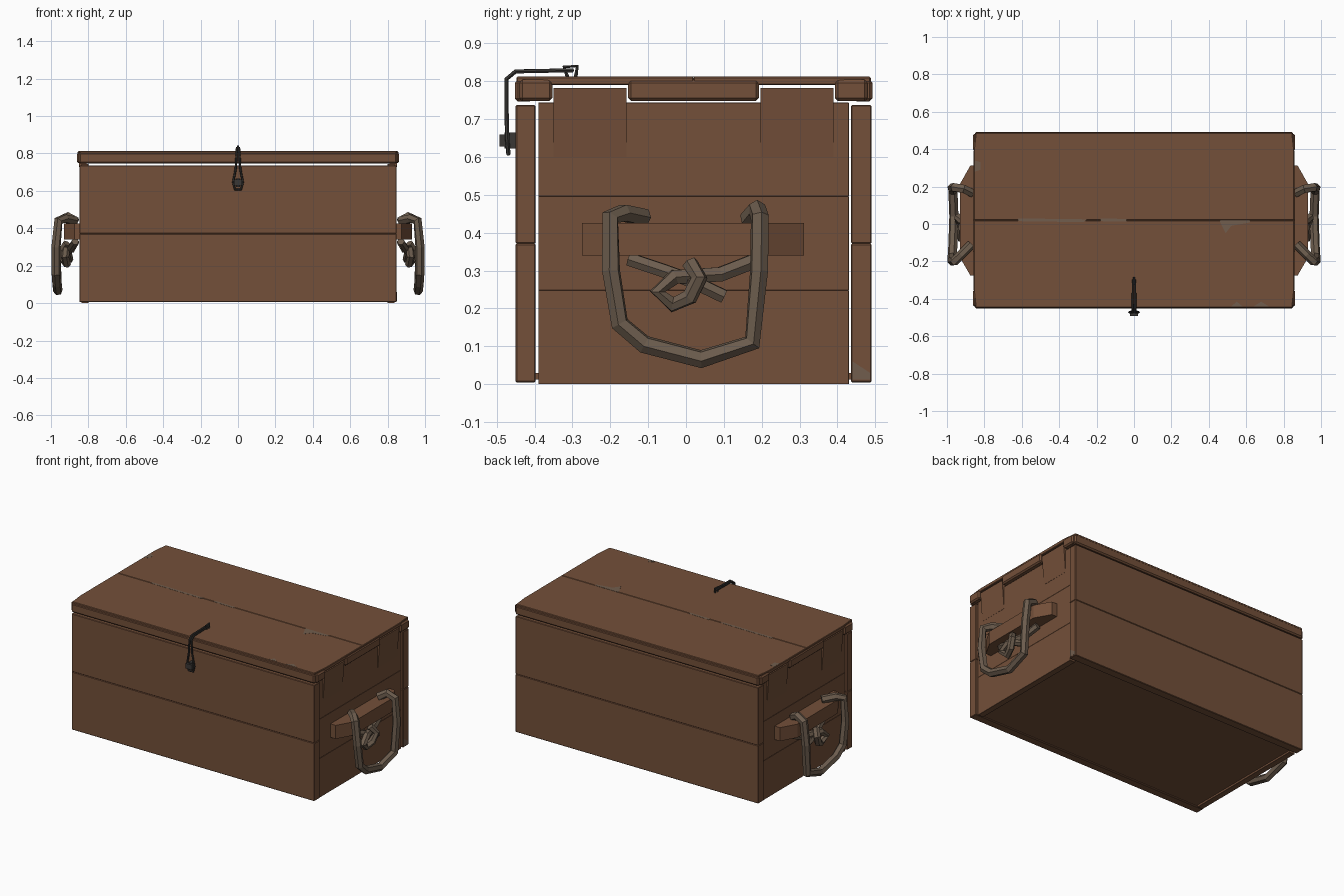
import bpy, bmesh
from mathutils import Vector


def material(name, rgb):
    m = bpy.data.materials.new(name)
    m.diffuse_color = (*rgb, 1)
    return m


WOOD = material("brown_wood", (0.172, 0.079, 0.041))
ROPE = material("rope_tan", (0.150, 0.108, 0.075))
METAL = material("dark_iron", (0.042, 0.039, 0.036))
WORN = material("worn_wood", (0.165, 0.110, 0.075))


def finish(name, mesh, mat, mirror=False, bevel=0):
    mesh.materials.clear()
    mesh.materials.append(mat)
    ob = bpy.data.objects.new(name, mesh)
    bpy.context.collection.objects.link(ob)
    if bevel:
        b = ob.modifiers.new("bevel", 'BEVEL')
        b.width, b.segments = bevel, 1
    if mirror:
        ob.modifiers.new("mirror", 'MIRROR').use_axis = (True, False, False)
    return ob


def prism(name, pts, axis, a, b, mat, mirror=False, bevel=0):
    """Extrude a 2D outline from a to b along an axis (0=x, 1=y, 2=z)."""
    bm = bmesh.new()
    verts = []
    for p in pts:
        co = list(p)
        co.insert(axis, a)
        verts.append(bm.verts.new(co))
    face = bm.faces.new(verts)
    new = bmesh.ops.extrude_face_region(bm, geom=[face])["geom"]
    step = Vector((0, 0, 0))
    step[axis] = b - a
    bmesh.ops.translate(bm, vec=step, verts=[v for v in new if isinstance(v, bmesh.types.BMVert)])
    bmesh.ops.recalc_face_normals(bm, faces=bm.faces)
    me = bpy.data.meshes.new(name)
    bm.to_mesh(me)
    bm.free()
    return finish(name, me, mat, mirror, bevel)


def box(name, x, y, z, mat=WOOD, mirror=False, bevel=0.0):
    pts = [(x[0], y[0]), (x[1], y[0]), (x[1], y[1]), (x[0], y[1])]
    return prism(name, pts, 2, z[0], z[1], mat, mirror, bevel)


def tube(name, pts, radius, mat, mirror=False, cyclic=False):
    """Six-sided tube along a polyline."""
    cu = bpy.data.curves.new(name + "_path", 'CURVE')
    cu.dimensions = '3D'
    cu.bevel_depth, cu.bevel_resolution = radius, 1
    cu.use_fill_caps = True
    sp = cu.splines.new('POLY')
    sp.points.add(len(pts) - 1)
    for p, co in zip(sp.points, pts):
        p.co = (*co, 1)
    sp.use_cyclic_u = cyclic
    tmp = bpy.data.objects.new(name + "_tmp", cu)
    me = bpy.data.meshes.new_from_object(tmp)
    for poly in me.polygons:
        poly.use_smooth = False
    bpy.data.objects.remove(tmp)
    return finish(name, me, mat, mirror)


# Front and back walls: two planks each
for name, y in (("front", (-0.45, -0.397)), ("back", (0.436, 0.49))):
    box(name + "_plank_lower", (-0.848, 0.848), y, (0.005, 0.371), bevel=0.003)
    box(name + "_plank_upper", (-0.848, 0.848), y, (0.371, 0.737), bevel=0.003)

# End walls: three planks each, plus flared tabs under the lid
for i in range(3):
    box(f"end_plank_{i + 1}", (0.80, 0.838), (-0.39, 0.43),
        (0.248 * i, 0.248 * (i + 1)), mirror=True, bevel=0.001)
TABS = [(-0.35, -0.157), (0.197, 0.39)]
for i, (a, b) in enumerate(TABS):
    prism(f"end_tab_{i + 1}", [(0.81, 0.6), (0.839, 0.6), (0.853, 0.782), (0.81, 0.782)],
          1, a, b, WOOD, mirror=True)

# Floor
box("floor_panel", (-0.80, 0.80), (-0.397, 0.436), (0.012, 0.03))

# Lid: two top boards with slightly tapered ends
prism("lid_board_front", [(-0.846, -0.448), (0.846, -0.448), (0.857, -0.35), (0.857, 0.02),
                          (-0.857, 0.02), (-0.857, -0.35)], 2, 0.79, 0.812, WOOD, bevel=0.003)
prism("lid_board_back", [(-0.857, 0.02), (0.857, 0.02), (0.857, 0.39), (0.846, 0.488),
                         (-0.846, 0.488), (-0.857, 0.39)], 2, 0.79, 0.812, WOOD, bevel=0.003)
# Lid rim, notched at the ends to clear the tabs
box("lid_rim_front", (-0.85, 0.85), (-0.452, -0.405), (0.746, 0.804), bevel=0.008)
box("lid_rim_back", (-0.85, 0.85), (0.444, 0.492), (0.746, 0.804), bevel=0.008)
for i, y in enumerate([(-0.44, -0.353), (-0.153, 0.193), (0.393, 0.48)]):
    box(f"lid_rim_end_{i + 1}", (0.825, 0.862), y, (0.748, 0.804), mirror=True, bevel=0.008)

# Carrying block on each end
prism("handle_block", [(0.835, -0.275), (0.875, -0.275), (0.93, -0.18), (0.93, 0.215),
                       (0.875, 0.312), (0.835, 0.312)], 2, 0.34, 0.425, WOOD, mirror=True)

# Rope handle hanging over the block
tube("rope_handle", [(0.87, -0.11, 0.44), (0.925, -0.165, 0.452), (0.96, -0.20, 0.44),
                     (0.973, -0.198, 0.30), (0.972, -0.175, 0.16), (0.968, -0.11, 0.105),
                     (0.963, 0.04, 0.066), (0.968, 0.175, 0.11), (0.973, 0.193, 0.30),
                     (0.96, 0.195, 0.44), (0.91, 0.188, 0.462), (0.865, 0.165, 0.435)],
     0.025, ROPE, mirror=True)
# Knot under the block
tube("rope_knot_strand", [(0.87, -0.15, 0.33), (0.89, -0.06, 0.30), (0.91, 0.01, 0.275),
                          (0.90, 0.10, 0.232)], 0.02, ROPE, mirror=True)
tube("rope_knot_loop", [(0.87, 0.18, 0.325), (0.89, 0.09, 0.29), (0.92, -0.03, 0.283),
                        (0.925, -0.075, 0.245), (0.915, -0.035, 0.21), (0.93, 0.01, 0.23),
                        (0.94, 0.035, 0.28), (0.915, 0.01, 0.32)], 0.022, ROPE, mirror=True)

# Wire latch: staple on the lid, bent hasp, and catch on the front
tube("latch_staple", [(0, -0.312, 0.808), (0, -0.322, 0.838), (0, -0.287, 0.840),
                      (0, -0.292, 0.808)], 0.006, METAL)
half = [(0.007, -0.30, 0.829), (0.007, -0.45, 0.826), (0.007, -0.474, 0.806),
        (0.012, -0.474, 0.72), (0.026, -0.472, 0.645), (0.016, -0.469, 0.608)]
tube("latch_hasp", half + [(-x, y, z) for x, y, z in reversed(half)], 0.006, METAL, cyclic=True)
box("latch_catch_post", (-0.01, 0.01), (-0.48, -0.445), (0.622, 0.665), METAL)
box("latch_catch_bar", (-0.022, 0.022), (-0.492, -0.476), (0.628, 0.66), METAL)

# Worn patches on the lid top
PATCHES = [[(-0.62, 0.015), (-0.27, 0.01), (-0.25, 0.025), (-0.62, 0.03)],
           [(-0.18, 0.015), (-0.04, 0.012), (-0.04, 0.027), (-0.18, 0.03)],
           [(0.46, 0.01), (0.49, -0.05), (0.52, -0.01), (0.62, 0.008), (0.62, 0.022), (0.46, 0.022)],
           [(-0.852, 0.28), (-0.82, 0.29), (-0.82, 0.33), (-0.852, 0.34)],
           [(0.52, -0.44), (0.58, -0.44), (0.55, -0.415)],
           [(0.64, -0.44), (0.72, -0.44), (0.68, -0.415)]]
for i, pts in enumerate(PATCHES):
    prism(f"worn_patch_{i + 1}", pts, 2, 0.811, 0.8128, WORN)
# Worn corner on the end of the back plank
prism("worn_corner", [(0.44, 0.012), (0.486, 0.012), (0.486, 0.03), (0.44, 0.06)],
      0, 0.845, 0.849, WORN)
